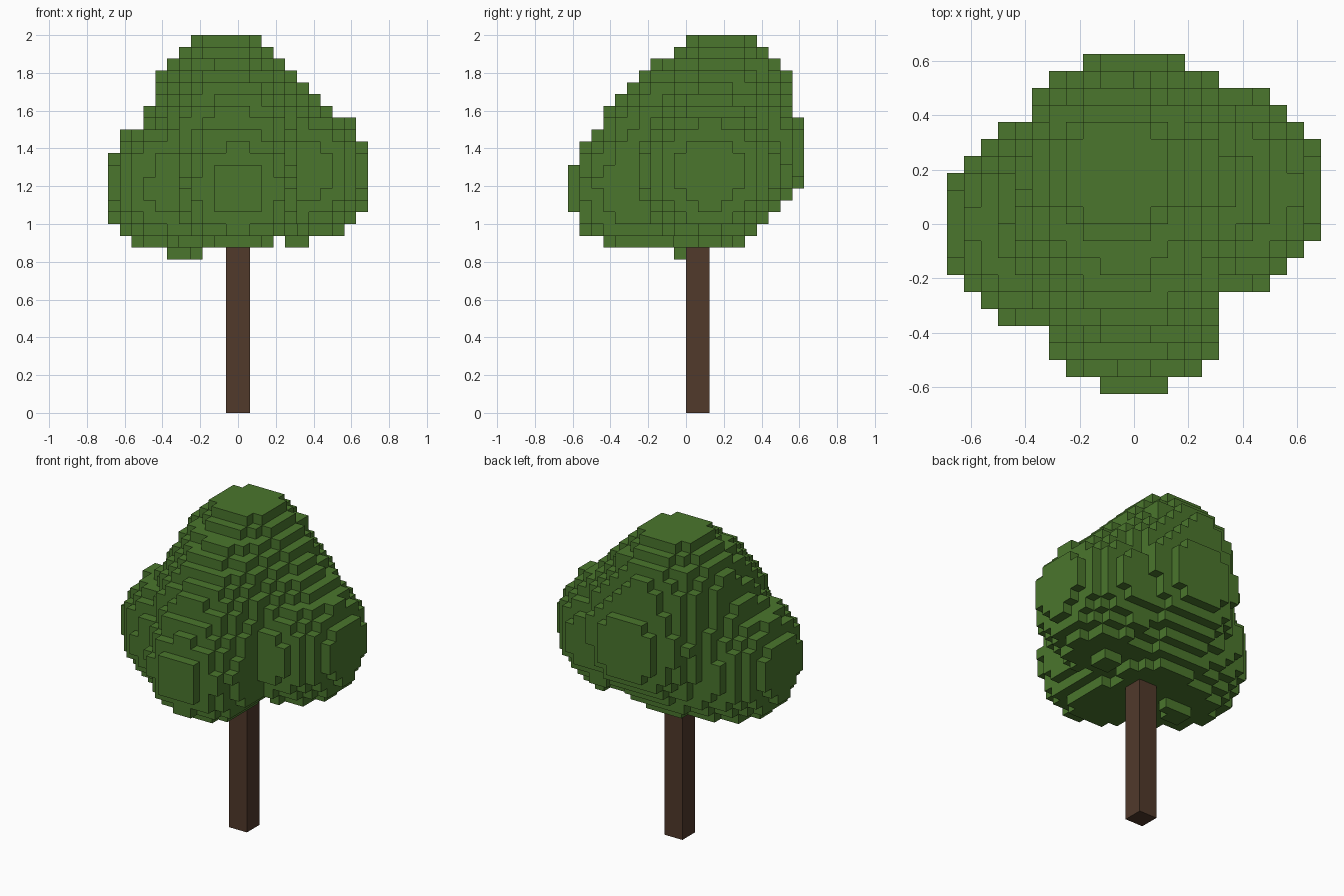
import bpy, bmesh
from itertools import product
from mathutils import Vector

CELL = 0.0625  # edge of one block

if "Cube" in bpy.data.objects:
    bpy.data.objects.remove(bpy.data.objects["Cube"])


def material(name, color):
    mat = bpy.data.materials.new(name)
    mat.use_nodes = True
    mat.diffuse_color = color
    mat.node_tree.nodes["Principled BSDF"].inputs["Base Color"].default_value = color
    return mat


def block_object(name, cells, mat):
    """Skin a set of grid cells with only their exposed square faces."""
    bm = bmesh.new()
    corners = {}

    def corner(p):
        if p not in corners:
            corners[p] = bm.verts.new(Vector(p) * CELL)
        return corners[p]

    for cell in cells:
        for axis, side in product(range(3), (0, 1)):
            neighbour = list(cell)
            neighbour[axis] += 2 * side - 1
            if tuple(neighbour) in cells:
                continue
            ring = []
            for u, v in ((0, 0), (1, 0), (1, 1), (0, 1)):
                p = list(cell)
                p[axis] += side
                p[(axis + 1) % 3] += u
                p[(axis + 2) % 3] += v
                ring.append(corner(tuple(p)))
            bm.faces.new(ring if side else ring[::-1])
    mesh = bpy.data.meshes.new(name)
    bm.to_mesh(mesh)
    bm.free()
    mesh.materials.append(mat)
    obj = bpy.data.objects.new(name, mesh)
    bpy.context.collection.objects.link(obj)
    return obj


# Foliage lobes in block units: centre and radius
crown = (Vector((-1, 3, 26.3)), 6.0)
hub = (Vector((-0.5, 2.3, 19.8)), 6.0)
right_lobe = (Vector((-5.25, 0, 19.4)), 6.04)
left_lobe = (Vector((5.3, 2, 20.4)), 6.03)
front_lobe = (Vector((0, -4.75, 19.03)), 5.3)
back_lobe = (Vector((0, 3.28, 22.3)), 7.0)

# Tapered links between lobes, each with a swelling at its middle
links = [
    (crown, right_lobe, -0.8),
    (crown, left_lobe, -0.4),
    (crown, front_lobe, 0.7),
    (crown, back_lobe, 0.0),
    (hub, right_lobe, 0.0),
    (hub, left_lobe, -0.4),
    (hub, front_lobe, 0.0),
    (hub, back_lobe, 0.0),
]


def in_foliage(p):
    for (start, r0), (end, r1), swell in links:
        axis = end - start
        t = min(1, max(0, (p - start).dot(axis) / axis.length_squared))
        r = r0 + (r1 - r0) * t + swell * 4 * t * (1 - t)
        if (p - start - axis * t).length <= r:
            return True
    return False


half = Vector((0.5, 0.5, 0.5))
leaf_cells = {c for c in product(range(-11, 11), range(-10, 10), range(13, 32))
              if in_foliage(Vector(c) + half)}
block_object("foliage", leaf_cells, material("leaf green", (0.069, 0.180, 0.026, 1)))

# Square trunk, its top hidden inside the foliage
bpy.ops.mesh.primitive_cube_add(size=1, location=(0, CELL, 0.55))
trunk = bpy.context.object
trunk.name = "trunk"
trunk.scale = (2 * CELL, 2 * CELL, 1.1)
trunk.data.materials.append(material("bark brown", (0.082, 0.041, 0.024, 1)))
